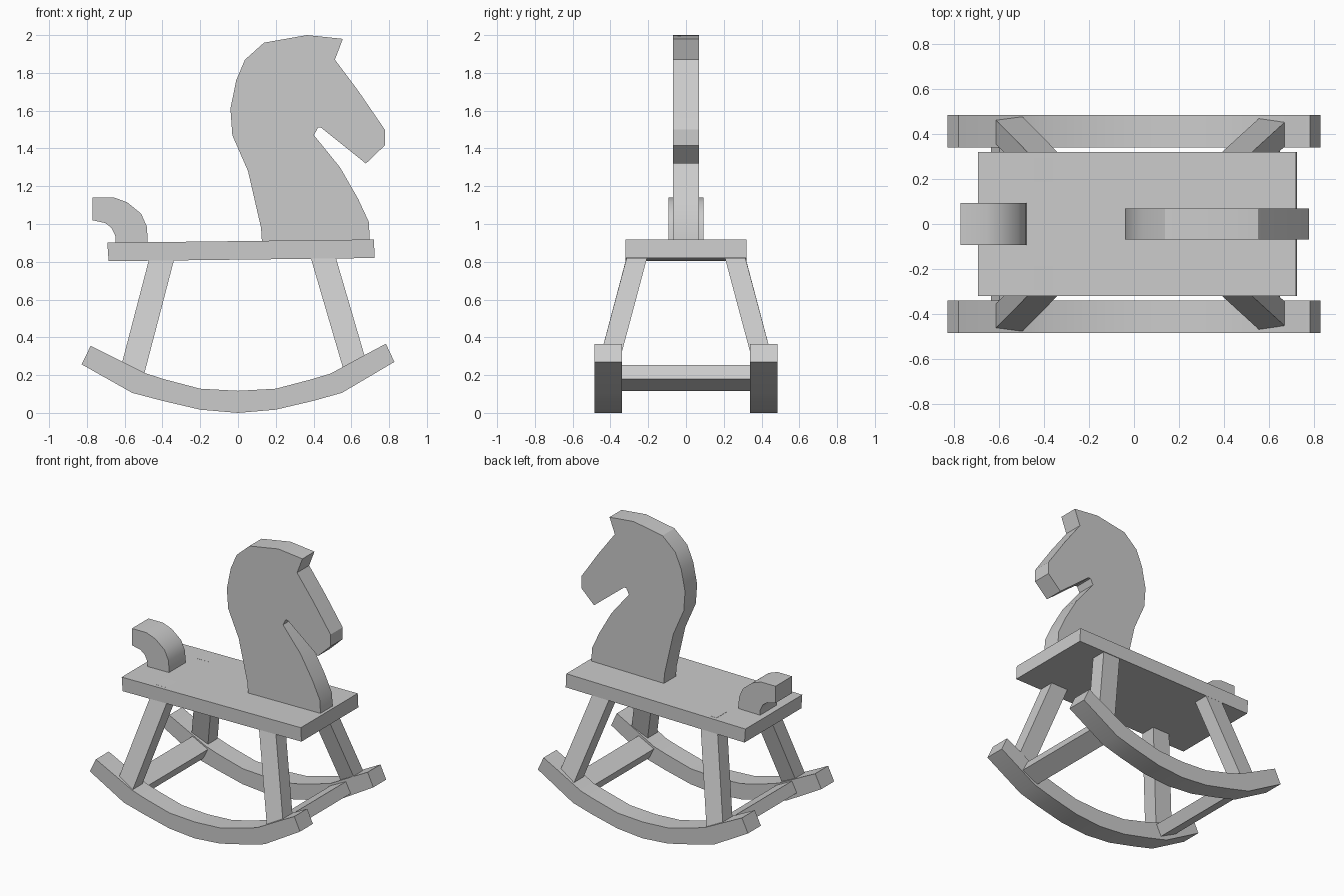
import bpy, bmesh, math

if "Cube" in bpy.data.objects:
    bpy.data.objects.remove(bpy.data.objects["Cube"])


def finish(name, bm, smooth=False):
    bmesh.ops.recalc_face_normals(bm, faces=bm.faces[:])
    mesh = bpy.data.meshes.new(name)
    bm.to_mesh(mesh)
    bm.free()
    ob = bpy.data.objects.new(name, mesh)
    bpy.context.collection.objects.link(ob)
    if smooth:
        bpy.ops.object.select_all(action='DESELECT')
        ob.select_set(True)
        bpy.context.view_layer.objects.active = ob
        bpy.ops.object.shade_smooth_by_angle(angle=math.radians(30))
    return ob


def plank(name, profile, y0, y1, smooth=False):
    """Cut a board from an x/z profile, from y0 to y1."""
    bm = bmesh.new()
    face = bm.faces.new([bm.verts.new((x, y0, z)) for x, z in profile])
    ext = bmesh.ops.extrude_face_region(bm, geom=[face])
    moved = [g for g in ext['geom'] if isinstance(g, bmesh.types.BMVert)]
    bmesh.ops.translate(bm, verts=moved, vec=(0, y1 - y0, 0))
    return finish(name, bm, smooth)


def leg(name, x_top, x_bottom, z_top, side):
    """Splayed leg with level ends; each x is the left edge."""
    bm = bmesh.new()
    bmesh.ops.create_cube(bm, size=1)
    for v in bm.verts:
        top = v.co.z > 0
        x = (x_top if top else x_bottom) + (0.133 if v.co.x > 0 else 0)
        y = (0.185 if top else 0.372) + (0.108 if v.co.y > 0 else 0)
        v.co = (x, y * side, z_top if top else 0.2)
    return finish(name, bm)


# Horse head and neck
head = [(0.127, 0.90), (0.122, 0.98), (0.053, 1.28), (-0.03, 1.47),
        (-0.04, 1.61), (-0.01, 1.76), (0.037, 1.87), (0.138, 1.96),
        (0.365, 2.0), (0.555, 1.98), (0.513, 1.87), (0.64, 1.70),
        (0.777, 1.50), (0.777, 1.416), (0.677, 1.32), (0.44, 1.51),
        (0.423, 1.51), (0.402, 1.47), (0.54, 1.30), (0.635, 1.135),
        (0.693, 1.01), (0.698, 0.90)]
plank("horse_head", head, -0.068, 0.068, True)

# Seat, tilted slightly upward toward the head
plank("seat", [(-0.685, 0.803), (0.724, 0.82), (0.719, 0.918), (-0.692, 0.901)],
      -0.32, 0.32)

# Curled tail
tail = [(-0.77, 1.14), (-0.656, 1.14), (-0.587, 1.115), (-0.513, 1.055),
        (-0.482, 0.985), (-0.477, 0.88), (-0.648, 0.88), (-0.65, 0.94),
        (-0.67, 0.98), (-0.703, 1.005), (-0.77, 1.02)]
plank("tail", tail, -0.093, 0.093, True)

# Rockers and legs on both sides
rocker = [(-0.78, 0.355), (-0.49, 0.21), (-0.39, 0.178), (-0.2, 0.128),
          (0, 0.117), (0.2, 0.128), (0.39, 0.178), (0.49, 0.208),
          (0.677, 0.31), (0.783, 0.366), (0.828, 0.27), (0.55, 0.106),
          (0.40, 0.064), (0.2, 0.017), (0, 0.0), (-0.2, 0.017),
          (-0.40, 0.064), (-0.56, 0.106), (-0.828, 0.257)]
for label, side in (("left", 1), ("right", -1)):
    plank(f"{label}_rocker", rocker, 0.34 * side, 0.485 * side, True)
    leg(f"{label}_back_leg", -0.447, -0.631, 0.905, side)
    leg(f"{label}_front_leg", 0.362, 0.567, 0.90, side)

# Cross bars between the rockers, following their slope
c, s = math.cos(math.radians(27)), math.sin(math.radians(27))
for name, cx, sign in (("front_cross_bar", 0.57, 1), ("back_cross_bar", -0.555, -1)):
    corners = [(-0.068, -0.042), (0.068, -0.042), (0.068, 0.042), (-0.068, 0.042)]
    plank(name, [(cx + sign * (u * c - w * s), 0.185 + u * s + w * c)
                 for u, w in corners], -0.36, 0.36)
